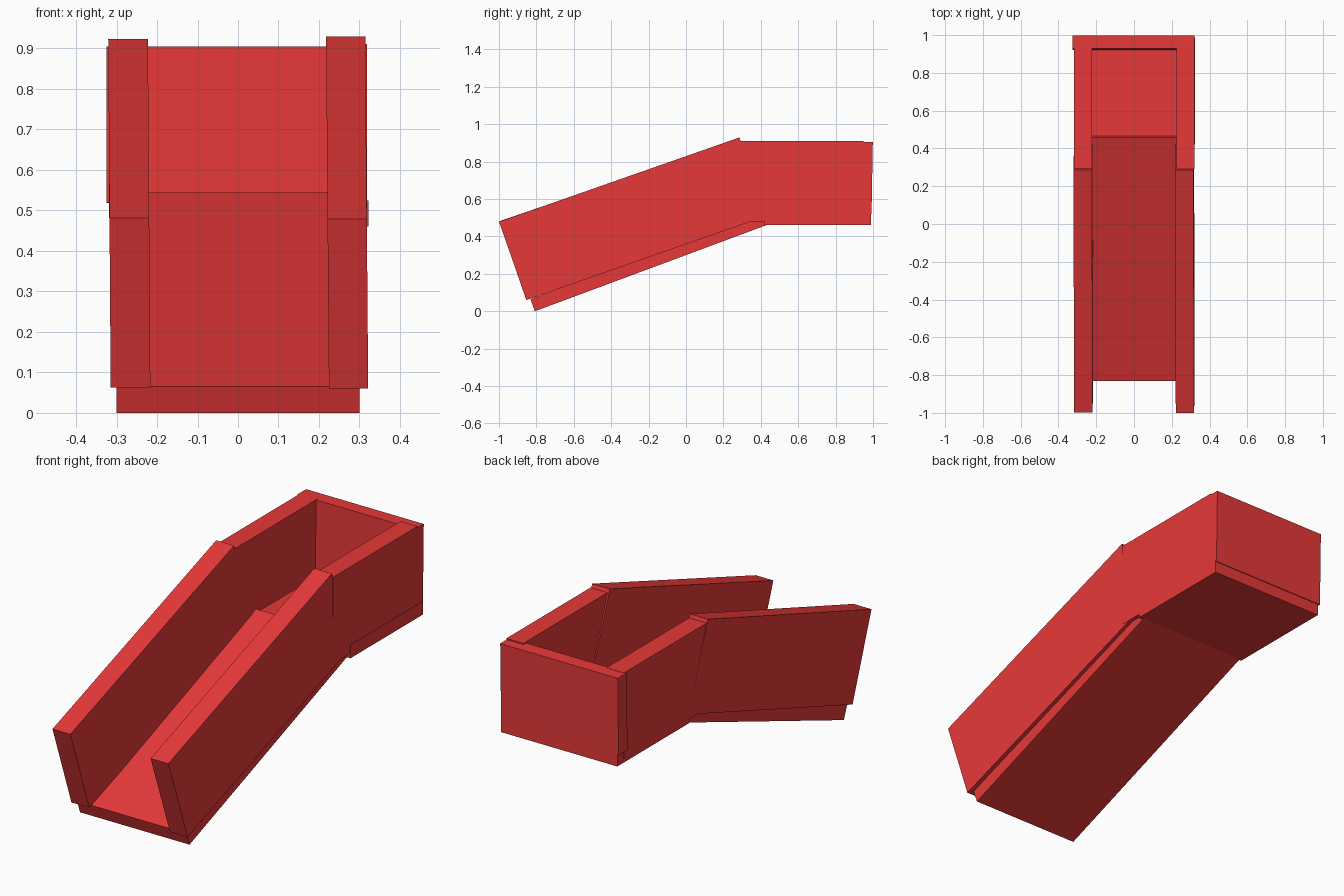
import bpy
from math import radians, sin, cos

if "Cube" in bpy.data.objects:
    bpy.data.objects.remove(bpy.data.objects["Cube"])

red = bpy.data.materials.new("red_plastic")
red.diffuse_color = (0.8, 0.04, 0.04, 1)
red.use_nodes = True
red.node_tree.nodes["Principled BSDF"].inputs["Base Color"].default_value = red.diffuse_color


def board(name, x0, x1, corner, length, height, angle=0.0, lean=0.0):
    """Box whose lower front edge sits at corner (y, z), pitched up by angle.
    lean shifts x with height."""
    a = radians(angle)
    verts = []
    for x in (x0, x1):
        for u, v in ((0, 0), (length, 0), (length, height), (0, height)):
            y = corner[0] + u * cos(a) - v * sin(a)
            z = corner[1] + u * sin(a) + v * cos(a)
            verts.append((x + lean * z, y, z))
    faces = [(0, 3, 2, 1), (4, 5, 6, 7)]
    faces += [(i, (i + 1) % 4, (i + 1) % 4 + 4, i + 4) for i in range(4)]
    mesh = bpy.data.meshes.new(name)
    mesh.from_pydata(verts, [], faces)
    mesh.materials.append(red)
    obj = bpy.data.objects.new(name, mesh)
    bpy.context.collection.objects.link(obj)
    return obj


# Sloping chute
board("chute_floor", -0.30, 0.30, (-0.808, 0.0), 1.377, 0.069, 20.4)
board("chute_wall_left", -0.314, -0.216, (-0.855, 0.063), 1.36, 0.442, 19.0, -0.007)
board("chute_wall_right", 0.225, 0.322, (-0.853, 0.06), 1.362, 0.444, 19.3, -0.008)

# Level box at the top
board("upper_floor", -0.315, 0.322, (0.42, 0.46), 0.568, 0.065)
board("upper_wall_left", -0.318, -0.222, (0.24, 0.481), 0.70, 0.425)
board("upper_wall_right", 0.226, 0.319, (0.29, 0.481), 0.66, 0.43)
board("back_wall", -0.325, 0.319, (0.922, 0.52), 0.07, 0.385, -1.0)
